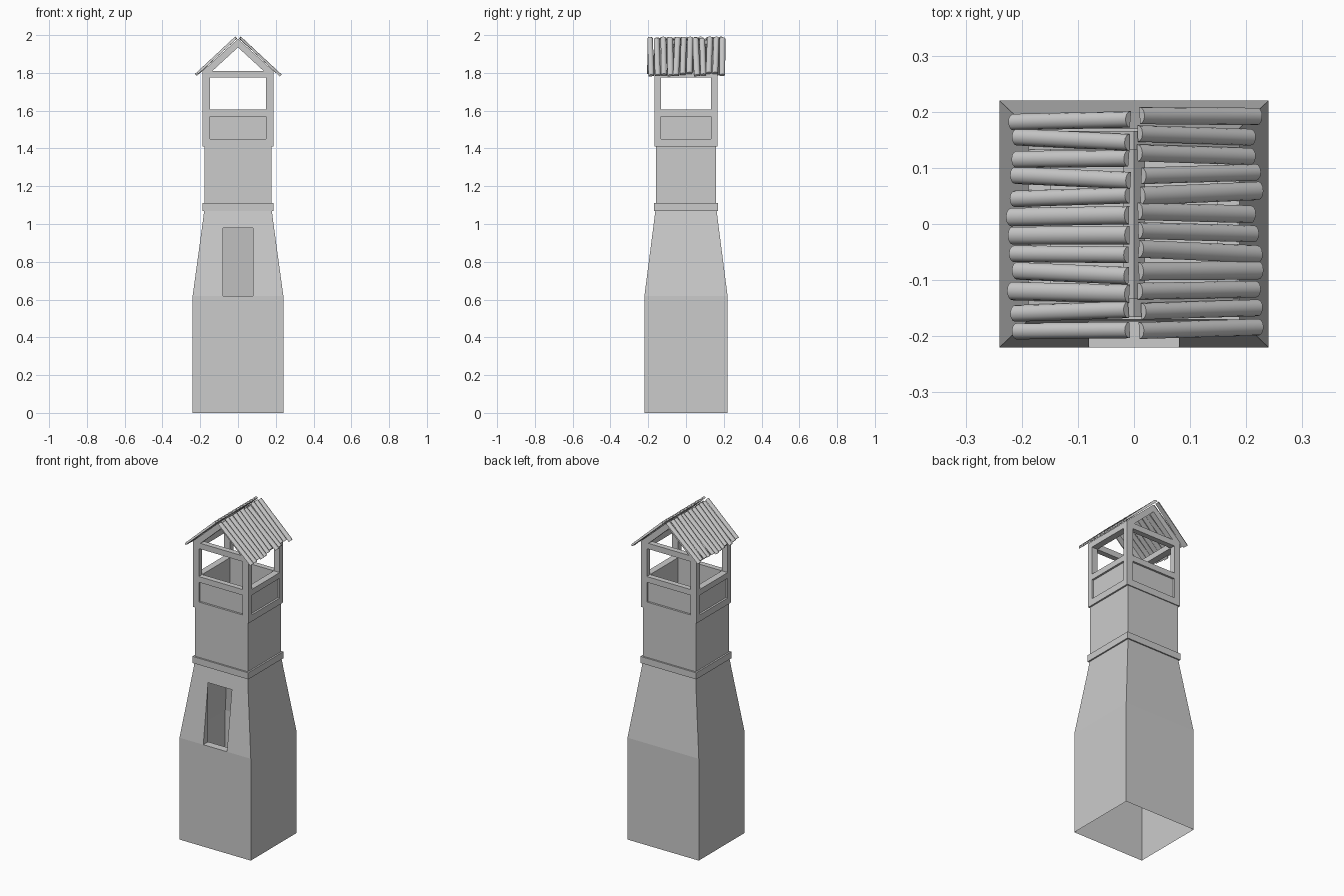
import bpy, bmesh, math, random
from mathutils import Vector

if "Cube" in bpy.data.objects:
    bpy.data.objects.remove(bpy.data.objects["Cube"])
random.seed(4)


def make(name, verts, faces):
    me = bpy.data.meshes.new(name)
    me.from_pydata([tuple(v) for v in verts], [], faces)
    bm = bmesh.new()
    bm.from_mesh(me)
    bmesh.ops.remove_doubles(bm, verts=bm.verts, dist=1e-5)
    bmesh.ops.recalc_face_normals(bm, faces=bm.faces)
    bm.to_mesh(me)
    bm.free()
    ob = bpy.data.objects.new(name, me)
    bpy.context.collection.objects.link(ob)
    return ob


def prism(name, outline, y0, y1):
    """Extrude an x-z outline along y."""
    n = len(outline)
    v = [(x, y, z) for y in (y0, y1) for x, z in outline]
    f = [tuple(range(n)), tuple(range(2 * n - 1, n - 1, -1))]
    f += [(i, (i + 1) % n, n + (i + 1) % n, n + i) for i in range(n)]
    return make(name, v, f)


def box(name, x0, x1, y0, y1, z0, z1):
    return prism(name, [(x0, z0), (x1, z0), (x1, z1), (x0, z1)], y0, y1)


def loft(rings, skip=()):
    """Rectangular rings (half x, half y, z) joined by quads."""
    v, f = [], []
    for hx, hy, z in rings:
        v += [(-hx, -hy, z), (hx, -hy, z), (hx, hy, z), (-hx, hy, z)]
    for r in range(len(rings) - 1):
        for i in range(4):
            if (r, i) not in skip:
                j = (i + 1) % 4
                f.append((4 * r + i, 4 * r + j, 4 * r + 4 + j, 4 * r + 4 + i))
    return v, f


# Hollow tapered tower body, front taper rebuilt around the opening
rings = [(.24, .22, 0), (.24, .22, .62), (.188, .171, 1.0), (.178, .161, 1.08)]
verts, faces = loft(rings, skip={(1, 0)})


def on_front(x, z):
    t = (z - .62) / .38
    return (x, -.22 + t * .049, z)


w, zt = .08, .98
yb = on_front(0, zt)[1]


def quad(*pts):
    faces.append(tuple(range(len(verts), len(verts) + len(pts))))
    verts.extend(pts)


for s in (-1, 1):
    quad(on_front(s * .24, .62), on_front(s * w, .62), on_front(s * w, zt), on_front(s * .188, 1.0))
    quad(on_front(s * w, .62), (s * w, yb, .62), on_front(s * w, zt))
quad(on_front(-w, zt), on_front(w, zt), on_front(.188, 1.0), on_front(-.188, 1.0))
quad(on_front(-w, .62), on_front(w, .62), (w, yb, .62), (-w, yb, .62))
make("tower_body", verts, faces)

# Band and upper shaft
box("ledge_band", -.188, .188, -.17, .17, 1.07, 1.11)
v, f = loft([(.178, .16, 1.1), (.178, .16, 1.42)])
make("upper_shaft", v, f)

# Belfry: posts, rails, recessed panels and floor
X, Y, px, py = .188, .166, .04, .033
box("belfry_floor", -X + .005, X - .005, -Y + .005, Y - .005, 1.41, 1.43)
for sx in (-1, 1):
    for sy in (-1, 1):
        xs = sorted((sx * X, sx * (X - px)))
        ys = sorted((sy * Y, sy * (Y - py)))
        box("corner_post", *xs, *ys, 1.41, 1.81)
for s in (-1, 1):
    ys = sorted((s * Y, s * (Y - py)))
    xs = sorted((s * X, s * (X - px)))
    for z0, z1 in ((1.41, 1.45), (1.57, 1.605), (1.775, 1.81)):
        box("cross_rail", -X + px, X - px, *ys, z0, z1)
        box("side_rail", *xs, -Y + py, Y - py, z0, z1)
    ys = sorted((s * (Y - .012), s * (Y - py)))
    xs = sorted((s * (X - .012), s * (X - px)))
    box("end_panel", -X + px, X - px, *ys, 1.45, 1.57)
    box("side_panel", *xs, -Y + py, Y - py, 1.45, 1.57)

# Gable rafters at both ends
for s in (-1, 1):
    ys = sorted((s * Y, s * (Y - py)))
    prism("gable_rafters", [(-.188, 1.81), (-.136, 1.81), (0, 1.935), (.136, 1.81),
                            (.188, 1.81), (0, 1.98)], *ys)
prism("ridge_beam", [(-.02, 1.953), (0, 1.935), (.02, 1.953), (0, 1.975)], -Y + py, Y - py)


# Irregular rounded roof slats
def slat(side, yc):
    d = Vector((side * .732, 0, -.681))
    n = Vector((side * .681, 0, .732))
    start = Vector((side * .006, 0, 1.983))
    u0 = random.uniform(0, .01)
    u1 = random.uniform(.275, .297)
    yaw = random.uniform(-.005, .005)
    twist = random.uniform(-.12, .12)
    r = random.uniform(.0145, .0165)
    A, S = 6, 5
    v, f = [], []
    for k in range(S + 1):
        t = k / S
        base = start + d * (u0 + (u1 - u0) * t)
        for i in range(A + 1):
            a = math.pi * i / A
            y, h = r * math.cos(a), .013 * math.sin(a)
            tw = twist * (t - .5) * 2
            y, h = y * math.cos(tw) - h * math.sin(tw), y * math.sin(tw) + h * math.cos(tw)
            v.append(base + n * h + Vector((0, yc + y + yaw * (2 * t - 1), 0)))
    for k in range(S):
        for i in range(A):
            q = k * (A + 1) + i
            f.append((q, q + 1, q + A + 2, q + A + 1))
    # flat underside closes the slat
    for k in range(S):
        q = k * (A + 1)
        f.append((q, q + A + 1, q + 2 * A + 1, q + A))
    f += [tuple(range(A + 1)), tuple(range(S * (A + 1), (S + 1) * (A + 1)))]
    ob = make("roof_slat", v, f)
    ob.select_set(True)
    bpy.context.view_layer.objects.active = ob
    bpy.ops.object.shade_smooth_by_angle(angle=math.radians(40))
    ob.select_set(False)


for i in range(12):
    slat(-1, -.19 + i * .034)
    slat(1, -.187 + i * .0345)
